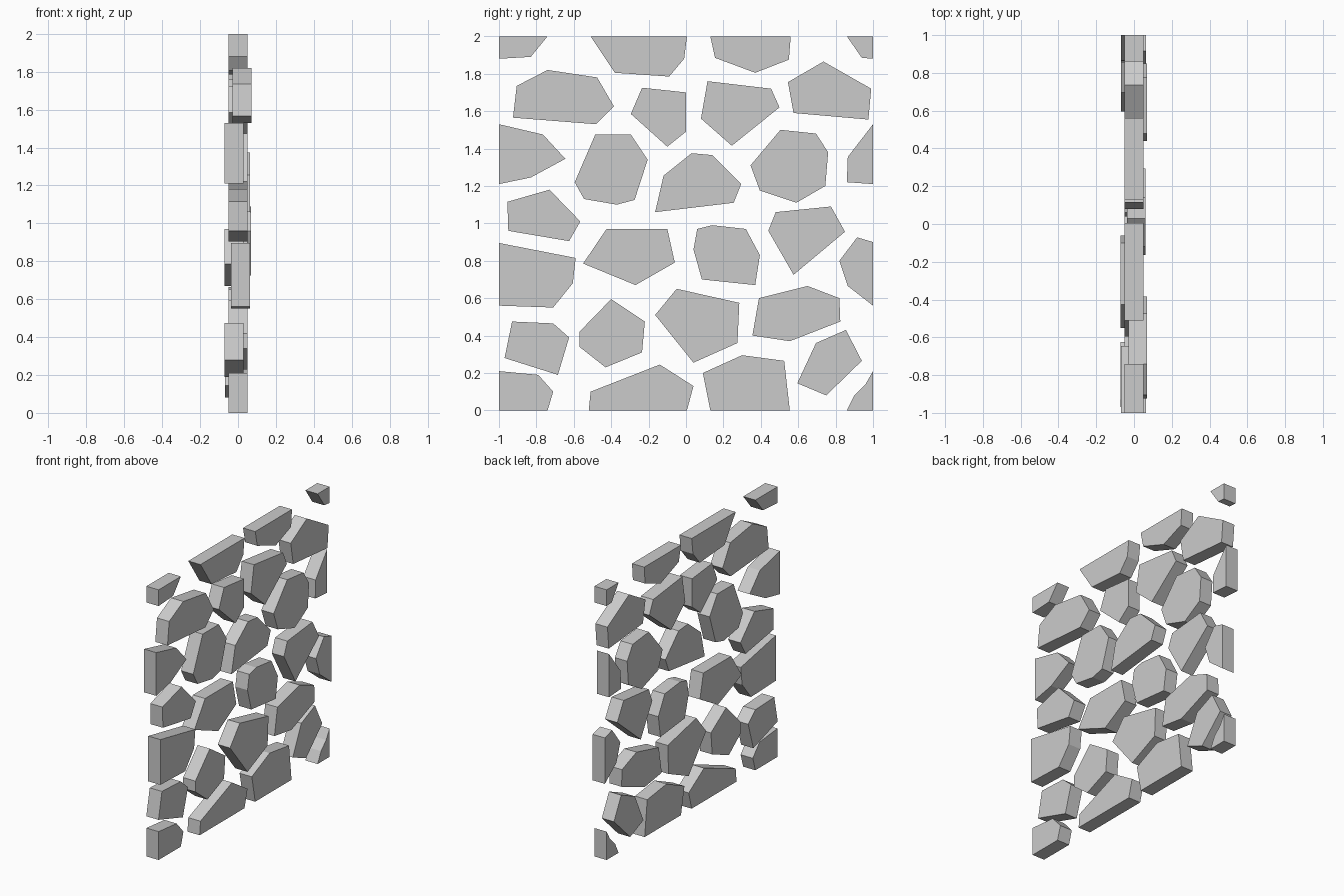
import bpy

THICK = 0.10
count = 0


def stone(name, shift, *profile):
    """Flat-faced slab: a (y, z) outline extruded along x."""
    global count
    count += 1
    n = len(profile)
    # make the winding counter-clockwise in y-z so normals point outwards
    area = sum(profile[i][0] * profile[(i + 1) % n][1] - profile[(i + 1) % n][0] * profile[i][1]
               for i in range(n))
    pts = profile if area > 0 else profile[::-1]
    verts = [(shift + s * THICK / 2, y, z) for s in (-1, 1) for y, z in pts]
    faces = [tuple(range(n - 1, -1, -1)), tuple(range(n, 2 * n))]
    faces += [(i, (i + 1) % n, n + (i + 1) % n, n + i) for i in range(n)]
    mesh = bpy.data.meshes.new(name)
    mesh.from_pydata(verts, [], faces)
    obj = bpy.data.objects.new(f"{name}_{count:02d}", mesh)
    bpy.context.collection.objects.link(obj)


# bottom course, cut flat by the ground and side edges
stone("base_stone", 0, (-1, 0), (-1, .21), (-.79, .19), (-.71, .10), (-.74, 0))
stone("base_stone", 0, (-.52, 0), (-.51, .10), (-.14, .245), (.04, .13), (.005, 0))
stone("base_stone", 0, (.13, 0), (.09, .20), (.30, .295), (.525, .265), (.555, 0))
stone("base_stone", 0, (.86, 0), (.90, .08), (.96, .14), (1, .21), (1, 0))

# lower courses
stone("stone", -.022, (-.97, .28), (-.93, .475), (-.71, .465), (-.625, .39), (-.685, .19))
stone("stone", 0, (-.43, .23), (-.57, .34), (-.57, .42), (-.40, .595), (-.22, .475), (-.235, .31))
stone("stone", 0, (.04, .255), (-.165, .51), (-.05, .65), (.285, .575), (.275, .36))
stone("stone", 0, (.355, .40), (.39, .60), (.65, .665), (.82, .60), (.825, .475), (.555, .37))
stone("stone", -.018, (.595, .145), (.695, .36), (.855, .43), (.94, .265), (.75, .08))

# middle courses
stone("edge_stone", .014, (-1, .56), (-1, .895), (-.59, .815), (-.605, .68), (-.71, .55))
stone("edge_stone", .014, (1, .56), (.865, .665), (.82, .80), (.915, .925), (1, .90))
stone("stone", 0, (-.95, .96), (-.955, 1.115), (-.73, 1.18), (-.565, 1.01), (-.625, .905))
stone("stone", -.022, (-.55, .785), (-.425, .97), (-.10, .97), (-.06, .79), (-.27, .67))
stone("stone", 0, (.085, .70), (.04, .86), (.06, .97), (.14, .99), (.32, .97), (.395, .83), (.37, .67))
stone("stone", .018, (.575, .725), (.44, .96), (.48, 1.06), (.775, 1.09), (.85, .955))

# upper courses
stone("edge_stone", -.02, (-1, 1.21), (-1, 1.53), (-.765, 1.475), (-.645, 1.345), (-.83, 1.245))
stone("edge_stone", -.02, (.86, 1.22), (.865, 1.355), (1, 1.53), (1, 1.21))
stone("stone", 0, (-.545, 1.13), (-.595, 1.22), (-.485, 1.475), (-.295, 1.475), (-.205, 1.34),
      (-.275, 1.125), (-.37, 1.10))
stone("stone", .012, (-.165, 1.06), (-.12, 1.255), (.03, 1.375), (.14, 1.365), (.295, 1.21), (.255, 1.11))
stone("stone", 0, (.395, 1.175), (.345, 1.31), (.505, 1.50), (.695, 1.48), (.76, 1.38),
      (.745, 1.20), (.59, 1.11))
stone("stone", .02, (-.925, 1.565), (-.905, 1.735), (-.74, 1.82), (-.475, 1.78), (-.385, 1.625), (-.48, 1.53))
stone("stone", 0, (-.10, 1.41), (-.295, 1.585), (-.235, 1.725), (0, 1.70), (0, 1.49))
stone("stone", 0, (.08, 1.56), (.115, 1.76), (.455, 1.72), (.50, 1.62), (.245, 1.415))
stone("stone", 0, (.545, 1.755), (.735, 1.865), (.99, 1.72), (.975, 1.555), (.575, 1.59))

# top course, cut flat at the upper edge
stone("top_stone", 0, (-1, 2), (-1, 1.88), (-.83, 1.89), (-.74, 2))
stone("top_stone", 0, (-.51, 2), (-.38, 1.805), (-.09, 1.785), (-.01, 1.88), (.005, 2))
stone("top_stone", 0, (.13, 2), (.155, 1.885), (.37, 1.805), (.55, 1.875), (.56, 2))
stone("top_stone", 0, (.86, 2), (.94, 1.885), (1, 1.88), (1, 2))
